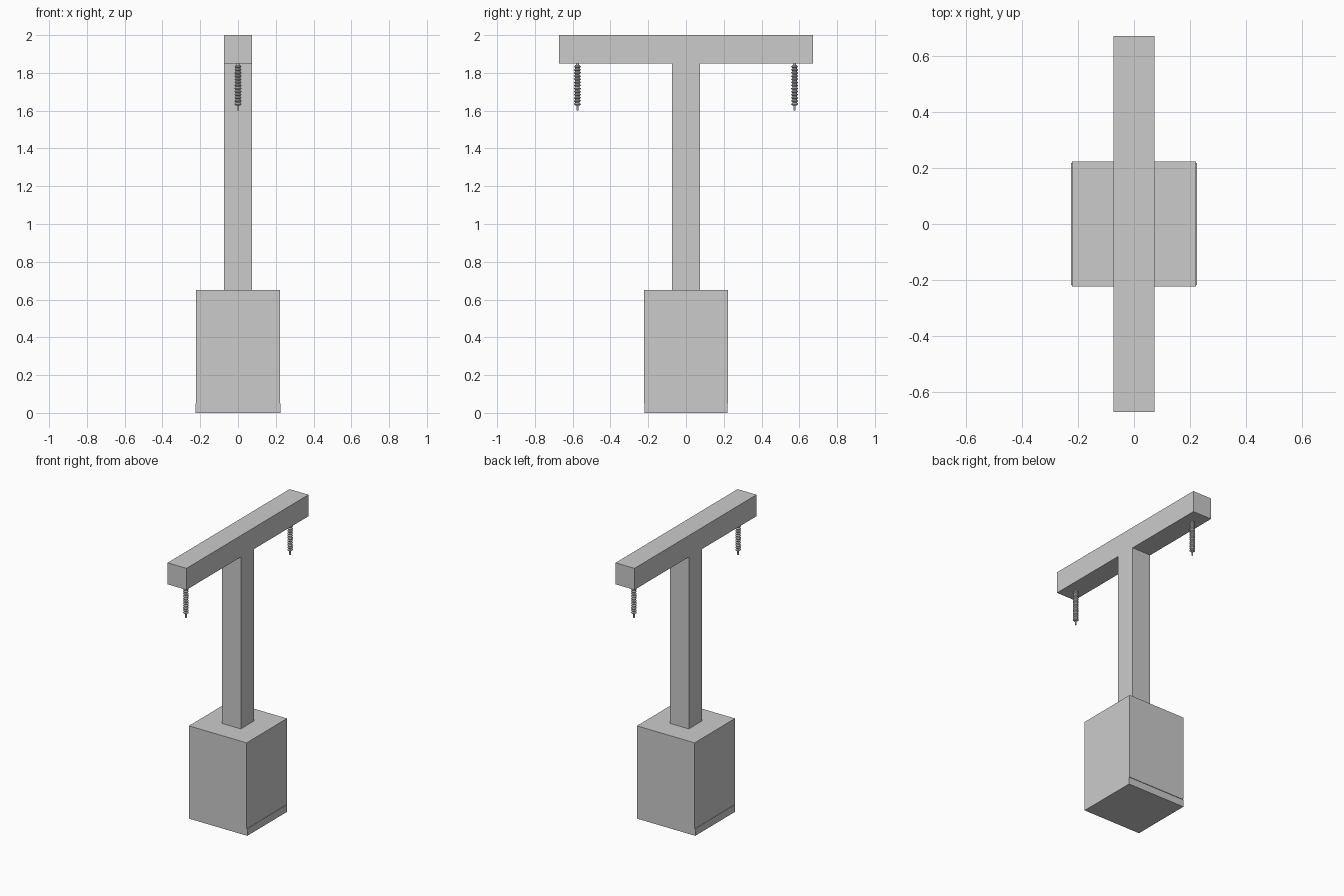
import bpy, bmesh, math

if "Cube" in bpy.data.objects:
    bpy.data.objects.remove(bpy.data.objects["Cube"])


def box(name, sx, sy, z0, z1):
    bm = bmesh.new()
    bmesh.ops.create_cube(bm, size=1)
    for v in bm.verts:
        v.co = (v.co.x * sx, v.co.y * sy, z0 + (v.co.z + 0.5) * (z1 - z0))
    return finish(name, bm)


def finish(name, bm):
    mesh = bpy.data.meshes.new(name)
    bm.to_mesh(mesh)
    bm.free()
    obj = bpy.data.objects.new(name, mesh)
    bpy.context.collection.objects.link(obj)
    return obj


def lathe(name, profile, y, sides=16):
    bm = bmesh.new()
    rings = []
    for r, z in profile:
        rings.append([bm.verts.new((r * math.cos(2 * math.pi * i / sides),
                                    y + r * math.sin(2 * math.pi * i / sides), z))
                      for i in range(sides)])
    for a, b in zip(rings, rings[1:]):
        for i in range(sides):
            j = (i + 1) % sides
            bm.faces.new((a[i], a[j], b[j], b[i]))
    bm.faces.new(rings[0][::-1])
    bm.faces.new(rings[-1])
    return finish(name, bm)


# Footing: a slab slightly wider in x and narrower in y than the block above
box("footing_slab", 0.45, 0.438, 0, 0.05)
box("footing_block", 0.445, 0.446, 0.05, 0.65)

# T-shaped support
box("post", 0.146, 0.146, 0.65, 1.85)
box("crossbeam", 0.146, 1.346, 1.85, 2.0)

# Ribbed insulators hanging under the beam, with a thin pin at the bottom
ribs, bottom, top = 13, 1.628, 1.842
pitch = (top - bottom) / ribs
profile = [(0.006, 1.6), (0.006, bottom)]
for k in range(ribs):
    z = bottom + k * pitch
    profile += [(0.012, z), (0.018, z + pitch * 0.35),
                (0.018, z + pitch * 0.5), (0.012, z + pitch * 0.85)]
profile += [(0.012, top), (0.008, top), (0.008, 1.85)]
for side, y in (("front", -0.575), ("back", 0.575)):
    lathe(side + "_insulator", profile, y)
